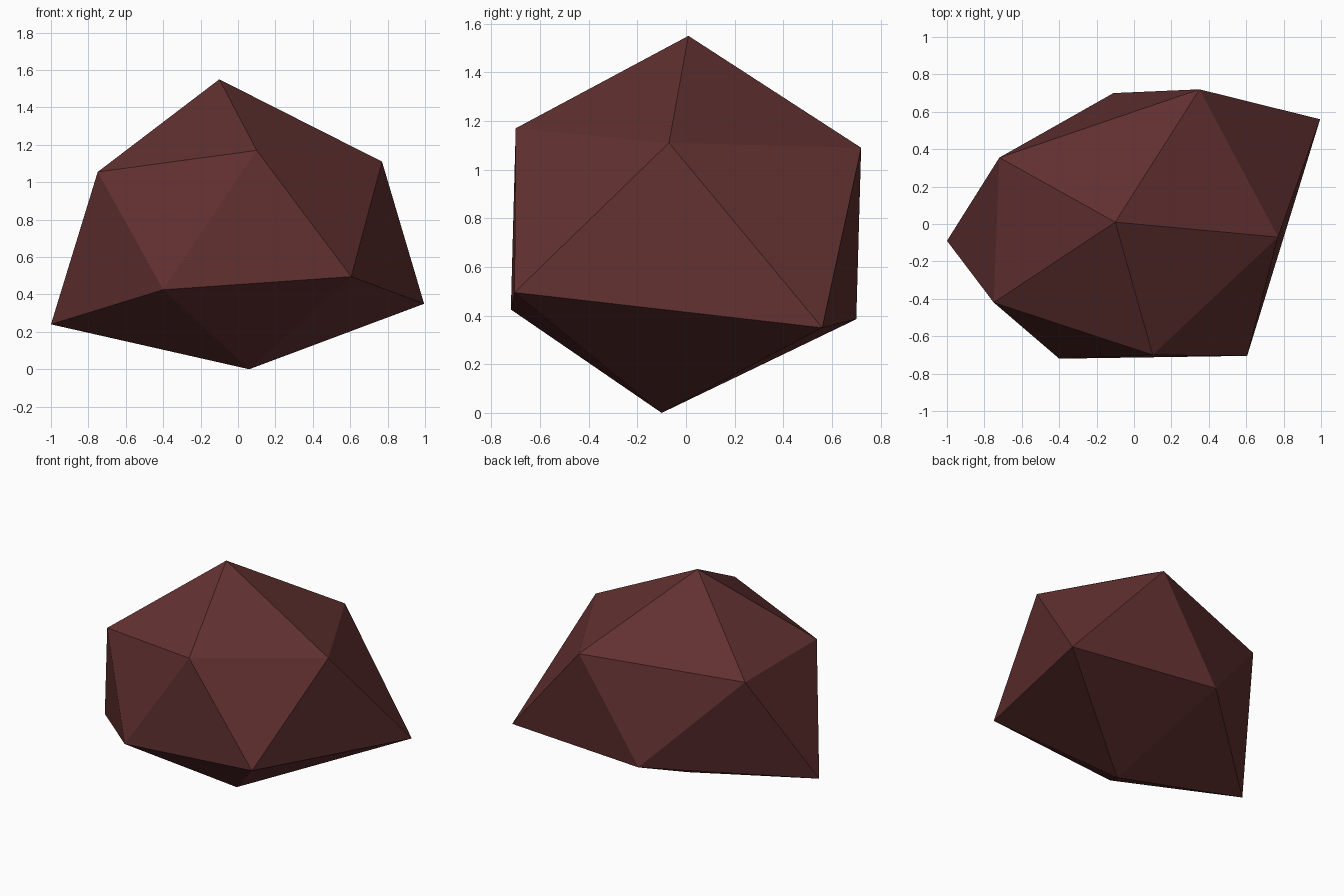
import bpy

if "Cube" in bpy.data.objects:
    bpy.data.objects.remove(bpy.data.objects["Cube"])

# Low-poly rock: an irregular twenty-sided solid from a tip, two rings of five and a base point
top = (-0.10, 0.01, 1.55)
upper = [(0.10, -0.70, 1.17), (0.77, -0.07, 1.11), (0.35, 0.72, 1.09),
         (-0.72, 0.355, 1.03), (-0.75, -0.42, 1.055)]
lower = [(0.605, -0.705, 0.495), (0.995, 0.56, 0.35), (-0.11, 0.70, 0.385),
         (-1.0, -0.09, 0.24), (-0.40, -0.72, 0.425)]
bottom = (0.06, -0.10, 0.0)

verts = [top, *upper, *lower, bottom]
faces = []
for i in range(5):
    j = (i + 1) % 5
    u, u2, l, l2 = 1 + i, 1 + j, 6 + i, 6 + j
    faces += [(0, u, u2), (u, l, u2), (u2, l, l2), (11, l2, l)]

mesh = bpy.data.meshes.new("rock")
mesh.from_pydata(verts, [], faces)
mesh.update()

# Dull red-brown stone
stone = bpy.data.materials.new("red_brown_stone")
stone.diffuse_color = (0.122, 0.030, 0.030, 1)
stone.use_nodes = True
stone.node_tree.nodes["Principled BSDF"].inputs["Base Color"].default_value = stone.diffuse_color
mesh.materials.append(stone)

rock = bpy.data.objects.new("rock", mesh)
bpy.context.collection.objects.link(rock)
